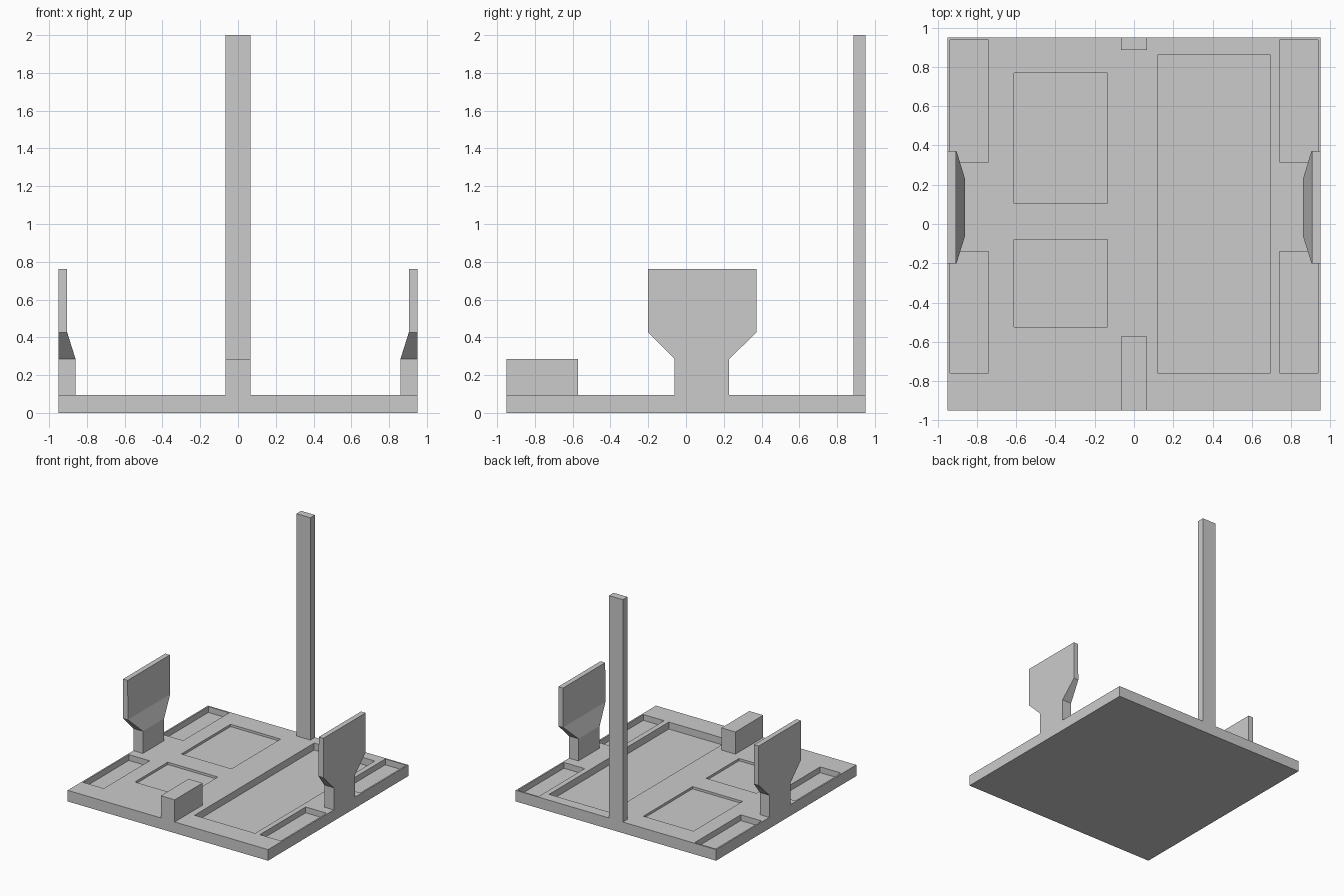
import bpy
import bmesh

if "Cube" in bpy.data.objects:
    bpy.data.objects.remove(bpy.data.objects["Cube"], do_unlink=True)

grey = bpy.data.materials.new("plain grey")
grey.use_nodes = True
colour = (0.6, 0.6, 0.6, 1)
grey.diffuse_color = colour
grey.node_tree.nodes["Principled BSDF"].inputs["Base Color"].default_value = colour

HALF = 0.95     # half width of the base
TOP = 0.095     # height of the base
STEP = 0.285    # top of the front block and of the bracket stems


def loft(name, sections):
    """Solid through stacked rectangles (x0, x1, y0, y1, z)."""
    bm = bmesh.new()
    rings = []
    for x0, x1, y0, y1, z in sections:
        corners = ((x0, y0), (x1, y0), (x1, y1), (x0, y1))
        rings.append([bm.verts.new((x, y, z)) for x, y in corners])
    for low, high in zip(rings, rings[1:]):
        for i in range(4):
            j = (i + 1) % 4
            bm.faces.new((low[i], low[j], high[j], high[i]))
    bm.faces.new(rings[0][::-1])
    bm.faces.new(rings[-1])
    bmesh.ops.recalc_face_normals(bm, faces=bm.faces)
    mesh = bpy.data.meshes.new(name)
    bm.to_mesh(mesh)
    bm.free()
    mesh.materials.append(grey)
    obj = bpy.data.objects.new(name, mesh)
    bpy.context.collection.objects.link(obj)
    return obj


def box(name, x0, x1, y0, y1, z0, z1):
    return loft(name, [(x0, x1, y0, y1, z0), (x0, x1, y0, y1, z1)])


# Base plate
base = box("base_plate", -HALF, HALF, -HALF, HALF, 0, TOP)

# Recesses: x range, y range, depth
recesses = [
    (0.12, 0.695, -0.76, 0.86, 0.06),
    (-0.61, -0.135, 0.105, 0.77, 0.02),
    (-0.61, -0.135, -0.525, -0.08, 0.02),
]
for x0, x1 in ((0.74, 0.937), (-0.937, -0.74)):
    for y0, y1 in ((0.315, 0.937), (-0.76, -0.14)):
        recesses.append((x0, x1, y0, y1, 0.05))

for x0, x1, y0, y1, depth in recesses:
    cutter = box("recess_cutter", x0, x1, y0, y1, TOP - depth, TOP + 0.05)
    cutter.hide_render = True
    cutter.hide_set(True)
    cut = base.modifiers.new("recess", "BOOLEAN")
    cut.operation = "DIFFERENCE"
    cut.solver = "EXACT"
    cut.object = cutter

# Apply the cuts and drop the cutters
bpy.context.view_layer.update()
graph = bpy.context.evaluated_depsgraph_get()
cut_mesh = bpy.data.meshes.new_from_object(base.evaluated_get(graph))
base.modifiers.clear()
base.data = cut_mesh
for obj in list(bpy.data.objects):
    if obj.name.startswith("recess_cutter"):
        bpy.data.objects.remove(obj, do_unlink=True)

# Tall post at the back and low block at the front
box("back_post", -0.067, 0.065, 0.887, HALF, TOP, 2)
box("front_block", -0.067, 0.065, -HALF, -0.573, TOP, STEP)

# Flared side brackets, flat on the outside
for side, sign in (("left", 1), ("right", -1)):
    profile = [
        (0.86, -0.06, 0.228, TOP),
        (0.86, -0.06, 0.228, STEP),
        (0.904, -0.2, 0.372, 0.425),
        (0.906, -0.2, 0.372, 0.762),
    ]
    loft(side + "_bracket",
         [(sign * inner, sign * HALF, y0, y1, z) for inner, y0, y1, z in profile])
